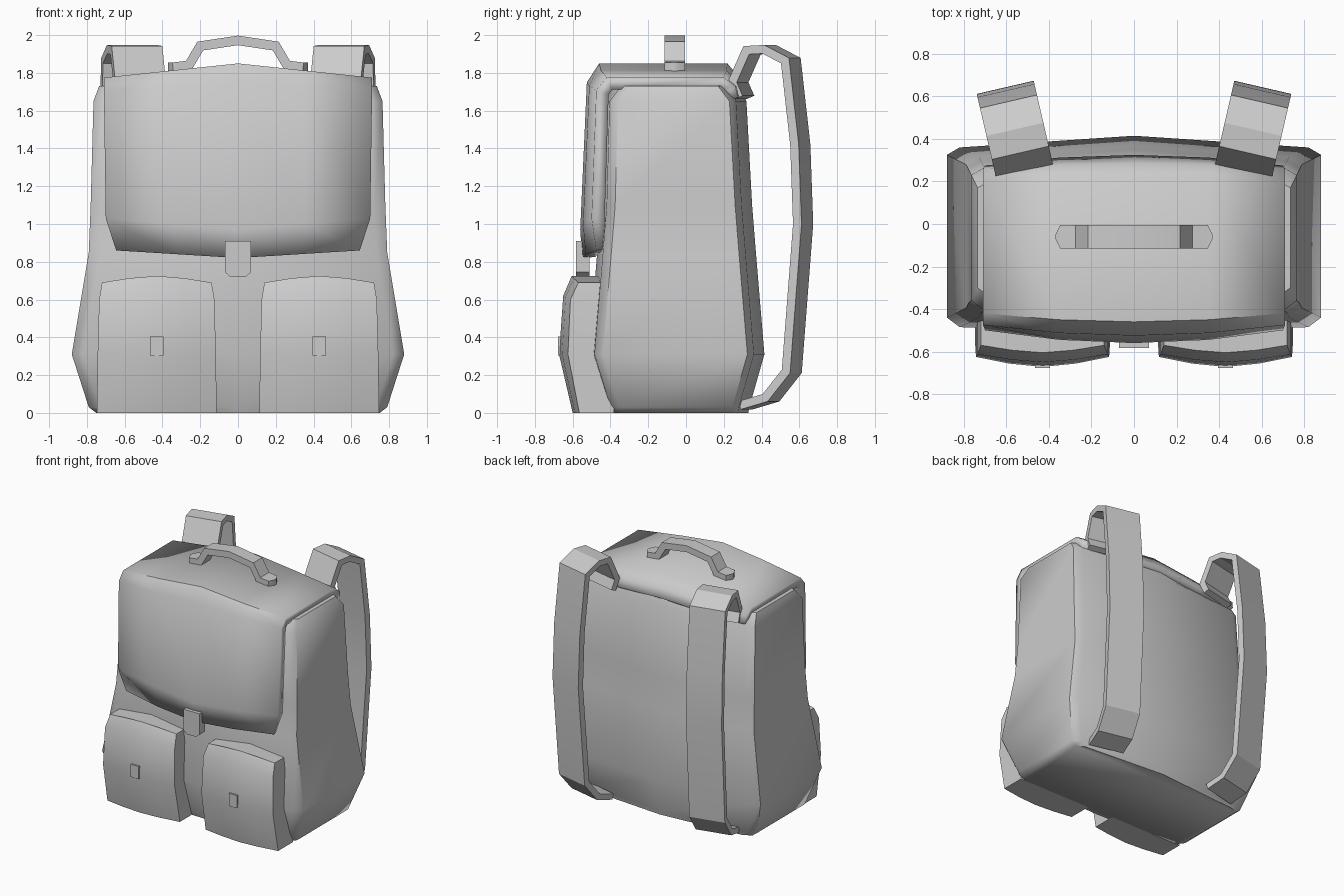
import bpy, bmesh, math
from mathutils import Vector

if "Cube" in bpy.data.objects:
    bpy.data.objects.remove(bpy.data.objects["Cube"])


def finish(name, verts, faces, angle):
    me = bpy.data.meshes.new(name)
    me.from_pydata([tuple(v) for v in verts], [], faces)
    bm = bmesh.new()
    bm.from_mesh(me)
    bmesh.ops.recalc_face_normals(bm, faces=bm.faces)
    bm.to_mesh(me)
    bm.free()
    ob = bpy.data.objects.new(name, me)
    bpy.context.collection.objects.link(ob)
    bpy.ops.object.select_all(action='DESELECT')
    ob.select_set(True)
    bpy.context.view_layer.objects.active = ob
    bpy.ops.object.shade_smooth_by_angle(angle=math.radians(angle))
    return ob


def loft(name, rings, angle=30):
    """Skin closed rings of equal length and cap both ends."""
    n = len(rings[0])
    verts = [v for r in rings for v in r]
    faces = [(i * n + j, i * n + (j + 1) % n, (i + 1) * n + (j + 1) % n, (i + 1) * n + j)
             for i in range(len(rings) - 1) for j in range(n)]
    faces += [tuple(range(n)), tuple(range(len(verts) - n, len(verts)))]
    return finish(name, verts, faces, angle)


def ribbon(name, path, widths, thick, place):
    """Sweep a flat strip along a 2D path; place(u, side, z) maps it to 3D."""
    pts = [Vector(p) for p in path]
    rings = []
    for i, p in enumerate(pts):
        a = (p - pts[i - 1]).normalized() if i else None
        b = (pts[i + 1] - p).normalized() if i < len(pts) - 1 else None
        d = ((a or b) + (b or a)).normalized()
        nrm = Vector((-d.y, d.x))
        t = thick / 2 / max(0.6, d.dot(a or b))
        o, q, w = p + nrm * t, p - nrm * t, widths[i] / 2
        rings.append([place(o.x, -w, o.y), place(o.x, w, o.y),
                      place(q.x, w, q.y), place(q.x, -w, q.y)])
    return loft(name, rings)


# Main bag body: z, half width, front y, back y
rows = [(0, .75, -.42, .33), (.03, .79, -.43, .335), (.31, .88, -.515, .415),
        (.85, .79, -.47, .37), (1.1, .78, -.45, .35), (1.65, .765, -.435, .32),
        (1.73, .735, -.375, .26)]
rings = []
for z, w, f, b in rows:
    crown = .06 if z > 1.7 else 0
    half = [(w - .06, f + .03), (w, f + .075), (w, b - .09), (w - .06, b - .055)]
    rings.append([(0, f, z + crown)] + [(x, y, z) for x, y in half] +
                 [(0, b, z + crown)] + [(-x, y, z) for x, y in reversed(half)])
loft("bag_body", rings, 50)

# Top flap: edge (x, y, z) and centre (y, z) of each row from back to front
flap_rows = [((.70, .275, 1.67), (.325, 1.71)), ((.71, .26, 1.73), (.285, 1.77)),
             ((.71, .20, 1.775), (.22, 1.85)), ((.71, -.42, 1.775), (-.46, 1.85)),
             ((.71, -.475, 1.71), (-.525, 1.75)), ((.70, -.50, 1.03), (-.56, .97)),
             ((.645, -.475, .86), (-.55, .82))]
verts = []
for (x, y, z), (cy, cz) in flap_rows:
    verts += [(-x, y, z), (-x / 2, (y + 3 * cy) / 4, (z + cz) / 2), (0, cy, cz),
              (x / 2, (y + 3 * cy) / 4, (z + cz) / 2), (x, y, z)]
faces = [(5 * r + c, 5 * r + c + 1, 5 * r + c + 6, 5 * r + c + 5)
         for r in range(len(flap_rows) - 1) for c in range(4)]
flap = finish("top_flap", verts, faces, 50)
solid = flap.modifiers.new("thickness", 'SOLIDIFY')
solid.thickness = .07
# grow the thickness toward the bag: top faces must point up
if max(flap.data.polygons, key=lambda p: p.center.z).normal.z > 0:
    solid.offset = -1
else:
    solid.offset = 1

# Front pockets: z centre, z edge, half width, centre y, edge y
pocket_rows = [(0, 0, .317, -.60, -.565), (.31, .31, .313, -.672, -.625),
               (.62, .60, .305, -.65, -.612), (.725, .69, .29, -.605, -.57)]
for side, label in ((-1, "left"), (1, "right")):
    cx = .43 * side
    rings = []
    for zc, ze, w, yc, ye in pocket_rows:
        zm = (zc * 2 + ze) / 3
        ym = (yc * 2 + ye) / 3
        rings.append([(cx - w, -.38, ze), (cx - w, ye, ze), (cx - w / 2, ym, zm),
                      (cx, yc, zc), (cx + w / 2, ym, zm), (cx + w, ye, ze),
                      (cx + w, -.38, ze), (cx, -.38, zc)])
    loft("front_pocket_" + label, rings, 50)

    # Small pocket buckle
    loft("pocket_buckle_" + label,
         [[(cx + x, y, z) for x, z in ((-.035, .305), (.035, .305), (.035, .405), (-.035, .405))]
          for y in (-.677, -.63)])

    # Shoulder strap, turned slightly outward
    c, s = math.cos(math.radians(13)), math.sin(math.radians(13))

    def place(u, v, z, side=side):
        return (side * (.515 + (u - .25) * s / c + v * c), u - v * s, z)

    path = [(.31, 1.67), (.275, 1.75), (.35, 1.92), (.44, 1.925), (.555, 1.865),
            (.605, 1.42), (.62, 1.0), (.56, .22), (.45, .08), (.315, .04)]
    ribbon("shoulder_strap_" + label, path, [.275] * len(path), .045, place)

# Carry handle with pointed feet
half = [(-.37, 1.83), (-.345, 1.83), (-.26, 1.84), (-.2, 1.942), (0, 1.972)]
path = half + [(-x, z) for x, z in reversed(half[:-1])]
ribbon("carry_handle", path, [.02] + [.11] * 7 + [.02], .05,
       lambda u, v, z: (u, v - .06, z))

# Flap clasp
tab = [(-.07, .91), (-.07, .745), (-.04, .72), (.04, .72), (.07, .745), (.07, .91)]
loft("flap_clasp", [[(x, y, z) for x, z in tab] for y in (-.582, -.51)])
